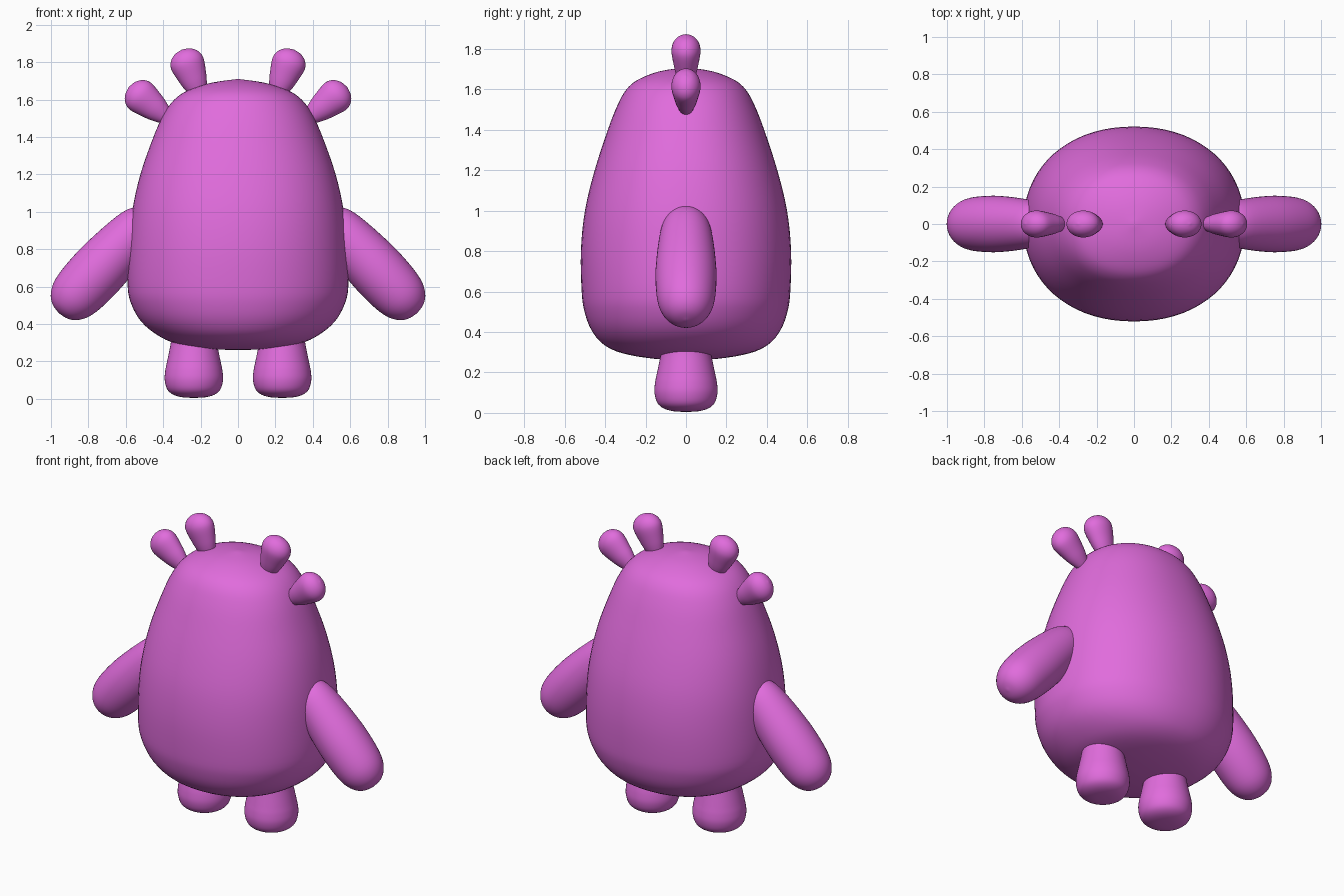
import bpy, bmesh, math
from mathutils import Vector, Matrix

if "Cube" in bpy.data.objects:
    bpy.data.objects.remove(bpy.data.objects["Cube"])

skin = bpy.data.materials.new("magenta_skin")
skin.diffuse_color = (0.75, 0.15, 0.72, 1)
skin.use_nodes = True
skin.node_tree.nodes["Principled BSDF"].inputs["Base Color"].default_value = skin.diffuse_color


def smooth_profile(pts, steps=4):
    """Catmull-Rom curve through the profile points."""
    pts = [Vector(p) for p in pts]
    out = []
    for i in range(len(pts) - 1):
        a, b, c, d = pts[max(i - 1, 0)], pts[i], pts[i + 1], pts[min(i + 2, len(pts) - 1)]
        for k in range(steps):
            t = k / steps
            out.append(0.5 * (2 * b + (c - a) * t + (2 * a - 5 * b + 4 * c - d) * t * t
                              + (3 * b - a - 3 * c + d) * t ** 3))
    return out + [pts[-1]]


def loft(name, profile, origin=(0, 0, 0), axis=(0, 0, 1), sides=48, power=2.0):
    """Skin (height, x radius, y radius) rings along an axis; both ends are points."""
    z = Vector(axis).normalized()
    y = Vector((0, 1, 0))
    x = y.cross(z)
    frame = Matrix((x, y, z)).transposed()
    bm = bmesh.new()

    def vert(px, py, pz):
        return bm.verts.new(frame @ Vector((px, py, pz)) + Vector(origin))

    def bend(v):
        return math.copysign(abs(v) ** (2 / power), v)

    curve = smooth_profile(profile)
    angles = [2 * math.pi * i / sides for i in range(sides)]
    rings = [[vert(rx * bend(math.cos(a)), ry * bend(math.sin(a)), h) for a in angles]
             for h, rx, ry in curve[1:-1]]
    first, last = vert(0, 0, curve[0][0]), vert(0, 0, curve[-1][0])
    for i in range(sides):
        j = (i + 1) % sides
        bm.faces.new((first, rings[0][j], rings[0][i]))
        bm.faces.new((last, rings[-1][i], rings[-1][j]))
        for lo, hi in zip(rings, rings[1:]):
            bm.faces.new((lo[i], lo[j], hi[j], hi[i]))
    for f in bm.faces:
        f.smooth = True
    mesh = bpy.data.meshes.new(name)
    bm.to_mesh(mesh)
    bm.free()
    mesh.materials.append(skin)
    bpy.context.collection.objects.link(bpy.data.objects.new(name, mesh))


def round_profile(pts, flat=1.0):
    return [(h, r, r * flat) for h, r in pts]


# Egg-shaped body, a little wider than deep
loft("body", [
    (0.26, 0, 0), (0.268, 0.17, 0.16), (0.295, 0.33, 0.315), (0.34, 0.43, 0.41),
    (0.41, 0.515, 0.468), (0.50, 0.568, 0.502), (0.60, 0.59, 0.516), (0.80, 0.586, 0.52),
    (1.00, 0.566, 0.50), (1.20, 0.522, 0.452), (1.40, 0.452, 0.387), (1.52, 0.398, 0.34),
    (1.60, 0.34, 0.295), (1.65, 0.265, 0.235), (1.69, 0.14, 0.13), (1.71, 0, 0)],
    sides=72, power=2.15)

arm = round_profile([(-0.35, 0), (-0.335, 0.05), (-0.29, 0.097), (-0.2, 0.127), (0, 0.148),
                     (0.15, 0.15), (0.27, 0.137), (0.34, 0.105), (0.378, 0.058), (0.39, 0)])
leg = round_profile([(0.005, 0), (0.008, 0.06), (0.022, 0.11), (0.05, 0.142), (0.1, 0.156),
                     (0.15, 0.153), (0.2, 0.143), (0.3, 0.123), (0.4, 0.11), (0.42, 0)])
horn = round_profile([(-0.2, 0), (-0.19, 0.03), (-0.12, 0.062), (-0.06, 0.079), (0, 0.091),
                      (0.035, 0.086), (0.062, 0.067), (0.08, 0.038), (0.088, 0)], flat=0.79)

# Paired limbs and head knobs
for side, s in (("left", -1), ("right", 1)):
    loft(side + "_arm", arm, (s * 0.692, 0, 0.743), (s * 0.68, 0, -0.73))
    loft(side + "_leg", leg, (s * 0.236, 0, 0))
    loft(side + "_inner_horn", horn, (s * 0.268, 0, 1.785), (s * 0.36, 0, 0.93), sides=32)
    loft(side + "_outer_horn", horn, (s * 0.515, 0, 1.612), (s * 0.78, 0, 0.63), sides=32)
